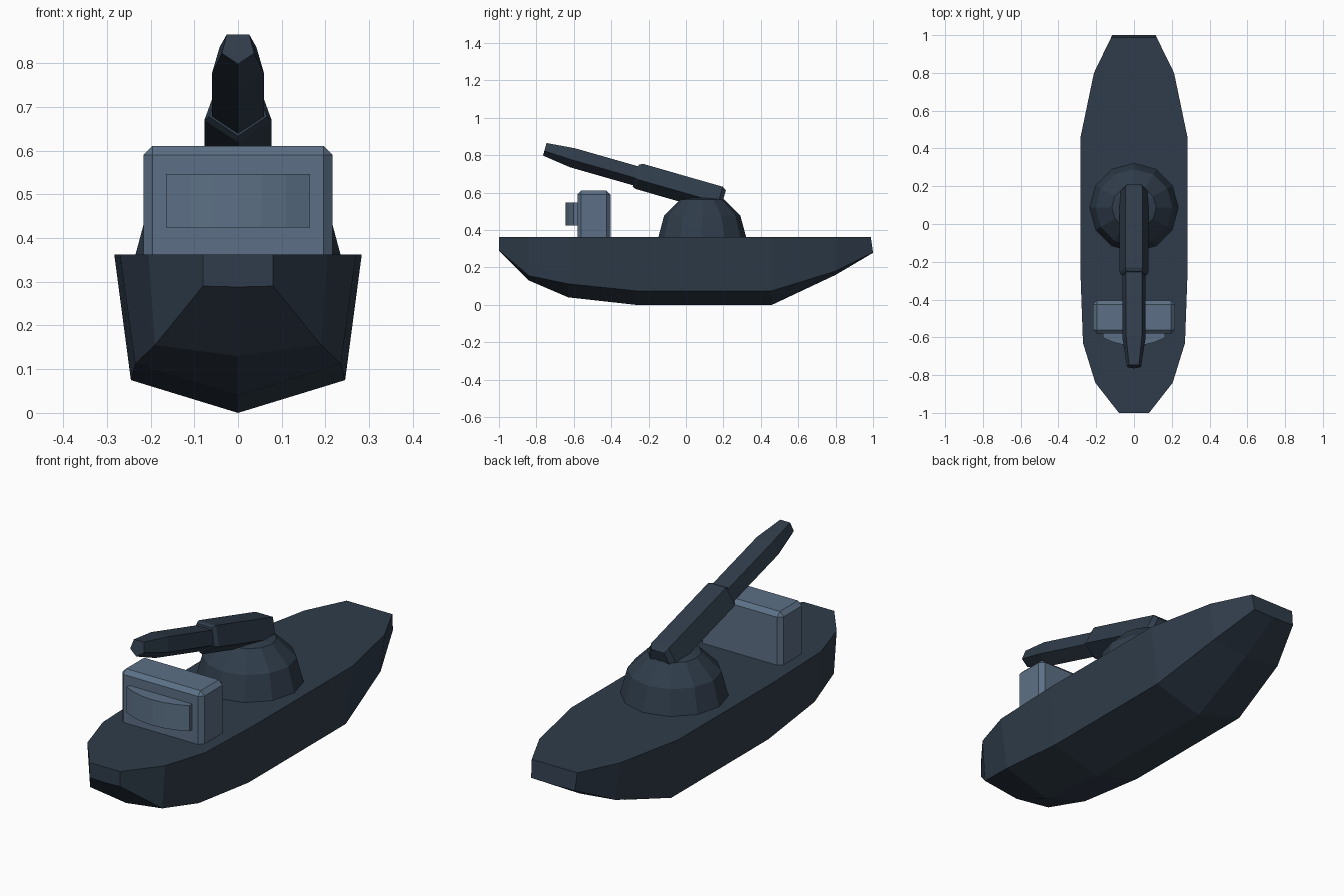
import bpy, bmesh, math
from mathutils import Vector

if "Cube" in bpy.data.objects:
    bpy.data.objects.remove(bpy.data.objects["Cube"])


def material(name, rgb):
    m = bpy.data.materials.new(name)
    m.diffuse_color = (*rgb, 1)
    m.use_nodes = True
    m.node_tree.nodes["Principled BSDF"].inputs["Base Color"].default_value = m.diffuse_color
    return m


dark = material("dark navy", (0.029, 0.046, 0.070))
light = material("slate blue", (0.108, 0.163, 0.238))


def finish(bm, name, mat):
    bmesh.ops.recalc_face_normals(bm, faces=bm.faces)
    me = bpy.data.meshes.new(name)
    bm.to_mesh(me)
    bm.free()
    me.materials.append(mat)
    ob = bpy.data.objects.new(name, me)
    bpy.context.collection.objects.link(ob)
    return ob


def loft(name, sections, mat):
    """Skin a list of closed rings and cap both ends."""
    bm = bmesh.new()
    rings = [[bm.verts.new(p) for p in s] for s in sections]
    n = len(rings[0])
    for a, b in zip(rings, rings[1:]):
        for i in range(n):
            j = (i + 1) % n
            bm.faces.new((a[i], a[j], b[j], b[i]))
    bm.faces.new(rings[0])
    bm.faces.new(rings[-1])
    return finish(bm, name, mat)


# Hull: y, deck half width, chine half width, chine height, keel height
stations = [
    (-1.00, 0.08, 0.08, 0.29, 0.288),
    (-0.84, 0.205, 0.19, 0.155, 0.13),
    (-0.63, 0.27, 0.235, 0.112, 0.04),
    (-0.27, 0.283, 0.245, 0.075, 0.0),
    (0.46, 0.283, 0.245, 0.075, 0.0),
    (0.80, 0.212, 0.19, 0.18, 0.16),
    (1.00, 0.12, 0.115, 0.28, 0.278),
]
DECK = 0.362
hull = []
for y, w, c, cz, kz in stations:
    yd = 0.988 if y == 1 else y
    hull.append([(-w, yd, DECK), (-c, y, cz), (0, y, kz), (c, y, cz), (w, yd, DECK)])
loft("hull", hull, dark)

# Turret dome: twelve-sided half ball
R = 0.235
rings = []
for k in range(3):
    e = math.radians(30 * k)
    rings.append([(R * math.cos(e) * math.sin(a), 0.087 + R * math.cos(e) * math.cos(a),
                   0.36 + R * math.sin(e))
                  for a in (math.tau * i / 12 for i in range(12))])
rings.append([(x * 0.15, 0.087 + (y - 0.087) * 0.15, 0.582) for x, y, z in rings[2]])
loft("turret_dome", rings, dark)

# Gun: five-sided sections along an axis tilted upward towards the bow
TILT = math.radians(16)
along = Vector((0, -math.cos(TILT), math.sin(TILT)))
up = Vector((0, math.sin(TILT), math.cos(TILT)))


def gun_ring(s, top_w, top, side_w, side, bottom):
    pts = [(-top_w, top), (-side_w, side), (0, bottom), (side_w, side), (top_w, top)]
    return [tuple(Vector((x, 0, 0)) + along * s + up * t) for x, t in pts]


loft("gun_breech", [
    gun_ring(-0.036, 0.034, 0.647, 0.052, 0.585, 0.548),
    gun_ring(-0.015, 0.046, 0.661, 0.077, 0.573, 0.521),
    gun_ring(0.430, 0.046, 0.661, 0.077, 0.573, 0.521),
    gun_ring(0.449, 0.040, 0.650, 0.066, 0.576, 0.530),
], dark)
loft("gun_barrel", [
    gun_ring(0.40, 0.042, 0.641, 0.060, 0.577, 0.536),
    gun_ring(0.80, 0.042, 0.641, 0.060, 0.577, 0.536),
    gun_ring(0.955, 0.026, 0.626, 0.037, 0.582, 0.556),
], dark)

# Cabin: box with chamfered edges, square at the deck
bm = bmesh.new()
bmesh.ops.create_cube(bm, size=1)
for v in bm.verts:
    v.co = (v.co.x * 0.432, v.co.y * 0.176 - 0.493, 0.35 + (v.co.z + 0.5) * 0.26)
edges = [e for e in bm.edges if max(v.co.z for v in e.verts) > 0.4]
bmesh.ops.bevel(bm, geom=edges, offset=0.02, segments=1, affect='EDGES')
finish(bm, "cabin", light)

# Bowed window panel on the cabin front
W, N = 0.165, 6
outline = [(W, -0.57), (-W, -0.57)]
for i in range(N + 1):
    x = -W + 2 * W * i / N
    outline.append((x, -0.602 - 0.042 * (1 - (x / W) ** 2)))
loft("cabin_window", [[(x, y, z) for x, y in outline] for z in (0.424, 0.546)], light)
